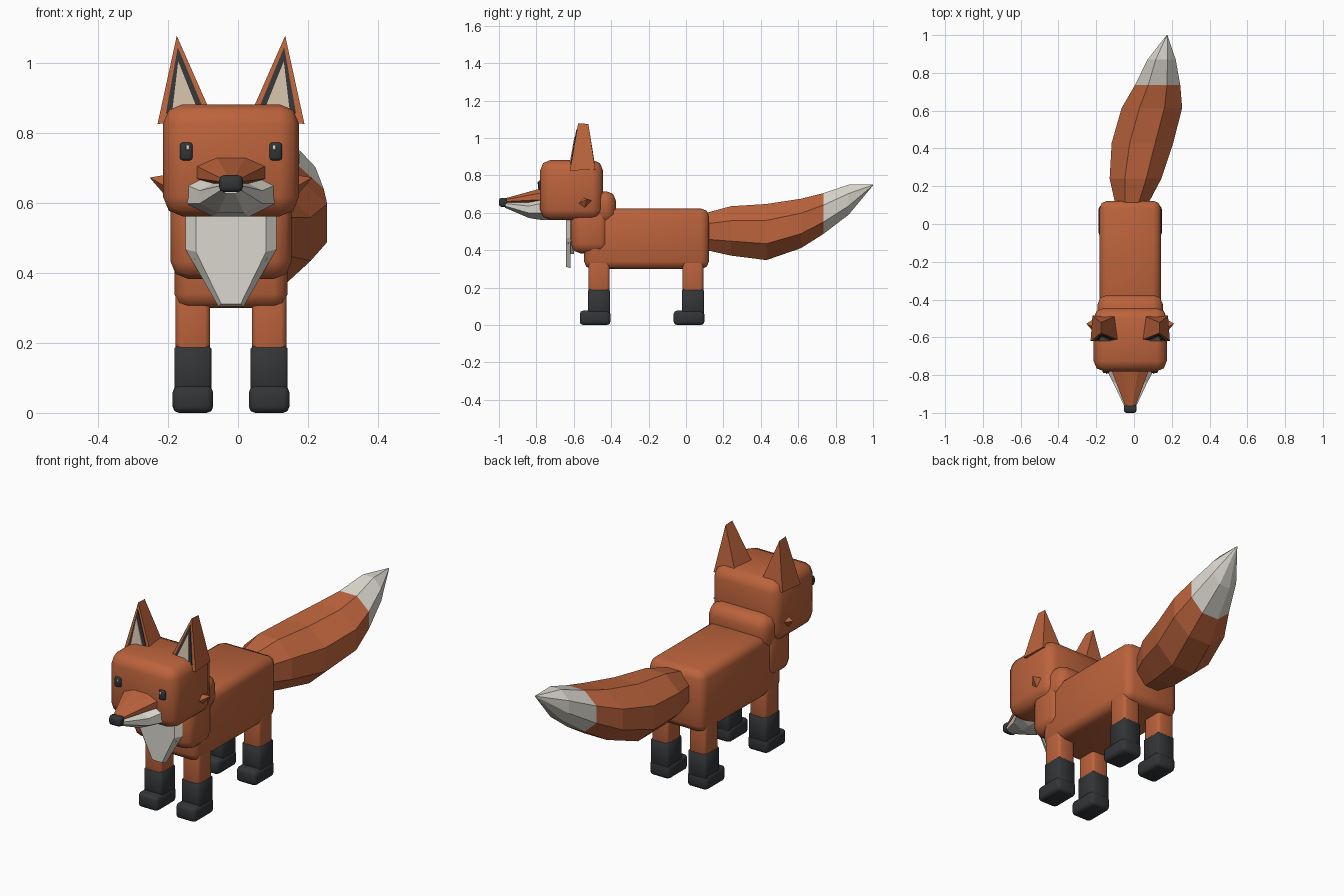
import bpy, bmesh, math

if "Cube" in bpy.data.objects:
    bpy.data.objects.remove(bpy.data.objects["Cube"])

CX = -0.02  # symmetry line of the animal (the tail swings to one side)


def mat(name, r, g, b):
    m = bpy.data.materials.new(name)
    m.diffuse_color = (r, g, b, 1)
    m.use_nodes = True
    m.node_tree.nodes["Principled BSDF"].inputs["Base Color"].default_value = m.diffuse_color
    return m


ORANGE = mat("orange_fur", 0.50, 0.125, 0.045)
DARK = mat("dark_fur", 0.032, 0.035, 0.038)
WHITE = mat("white_fur", 0.70, 0.68, 0.61)
TAN = mat("inner_ear_tan", 0.62, 0.50, 0.38)


def finish(name, bm, material):
    bmesh.ops.recalc_face_normals(bm, faces=bm.faces)
    me = bpy.data.meshes.new(name)
    bm.to_mesh(me)
    bm.free()
    ob = bpy.data.objects.new(name, me)
    me.materials.append(material)
    bpy.context.collection.objects.link(ob)
    return ob


def box(name, xs, ys, zs, bevel, material, seg=2):
    """Rounded box between min/max pairs; xs is relative to CX."""
    bm = bmesh.new()
    bmesh.ops.create_cube(bm, size=1)
    for v in bm.verts:
        for i, (a, b) in enumerate((xs, ys, zs)):
            v.co[i] = (a + b) / 2 + v.co[i] * (b - a)
        v.co.x += CX
    bmesh.ops.bevel(bm, geom=bm.edges[:], offset=bevel, segments=seg,
                    profile=0.5, affect='EDGES')
    ob = finish(name, bm, material)
    bpy.context.view_layer.objects.active = ob
    bpy.ops.object.select_all(action='DESELECT')
    ob.select_set(True)
    bpy.ops.object.shade_smooth_by_angle(angle=math.radians(50))
    return ob


def loft(name, rings, material):
    """Flat-faced skin through equal-sized point rings (x relative to CX)."""
    bm = bmesh.new()
    vr = [[bm.verts.new((x + CX, y, z)) for x, y, z in r] for r in rings]
    n = len(vr[0])
    for a, b in zip(vr, vr[1:]):
        for i in range(n):
            j = (i + 1) % n
            bm.faces.new((a[i], a[j], b[j], b[i]))
    bm.faces.new(vr[0])
    bm.faces.new(vr[-1])
    bmesh.ops.remove_doubles(bm, verts=bm.verts[:], dist=0.0005)
    return finish(name, bm, material)


def octagon(cx, y, cz, hx, hz):
    k = 1 / math.cos(math.pi / 8)
    return [(cx + hx * k * math.cos(a), y, cz + hz * k * math.sin(a))
            for a in (math.pi / 8 + i * math.pi / 4 for i in range(8))]


# Body, chest, neck and head
box("body", (-.162, .162), (-.545, .123), (.30, .622), .04, ORANGE)
box("chest", (-.173, .173), (-.615, -.41), (.383, .66), .05, ORANGE)
box("neck", (-.173, .173), (-.61, -.375), (.54, .715), .05, ORANGE)
box("head", (-.194, .194), (-.78, -.444), (.562, .882), .055, ORANGE)

# Legs with dark socks and paws
for side, s in (("left", 1), ("right", -1)):
    for end, y0 in (("front", -.524), ("back", -.022)):
        c, y1, n = s * .109, y0 + .118, end + "_" + side
        box(n + "_leg", (c - .049, c + .049), (y0 + .003, y1 - .003),
            (.15, .39), .015, ORANGE)
        box(n + "_sock", (c - .053, c + .053), (y0, y1), (.03, .192),
            .008, DARK, 1)
        box(n + "_paw", (c - .058, c + .058), (y0 - .044, y1 + .002),
            (0, .077), .018, DARK)

# Snout: orange bridge over a white muzzle, with the nose
loft("snout_bridge", [octagon(0, -.755, .69, .106, .046),
                      octagon(0, -.968, .665, .026, .012)], ORANGE)
loft("muzzle", [octagon(0, -.70, .625, .127, .064),
                octagon(0, -.77, .625, .127, .064),
                octagon(0, -.84, .617, .09, .045),
                octagon(0, -.968, .643, .03, .016)], WHITE)
box("nose", (-.034, .034), (-1.0, -.955), (.631, .68), .014, DARK)

# Chest bib: bevelled plate tapering to a point
outline = lambda w, t, lo, y, m, top: [
    (-w, y, top), (-w, y, m), (-t, y, lo), (t, y, lo), (w, y, m), (w, y, top)]
loft("chest_bib", [outline(.13, .036, .304, -.618, .468, .62),
                   outline(.10, .028, .312, -.642, .46, .62)], WHITE)
loft("chest_bib_underlayer", [outline(.125, .045, .38, -.60, .46, .62),
                              outline(.105, .045, .38, -.63, .44, .62)], WHITE)

# Eyes, ears and cheek tufts, mirrored
for side, s in (("left", 1), ("right", -1)):
    e = s * .128
    box(side + "_eye", (e - .018, e + .018), (-.79, -.765), (.722, .773),
        .008, DARK)
    g = s * .124
    box(side + "_eye_glint", (g - .004, g + .004), (-.793, -.785),
        (.752, .765), .001, WHITE, 1)

    def ear_front(outer, inner, tip, off):
        """Triangle lying on the sloped front of the ear."""
        return [(s * x, -.62 + (z - .83) * .174 + off, z)
                for x, z in (outer, inner, tip)]

    front = ear_front((.21, .826), (.05, .84), (.155, 1.078), 0)
    back = [(s * .20, -.485, .83), (s * .07, -.485, .845),
            (s * .156, -.522, 1.075)]
    loft(side + "_ear", [front, back], ORANGE)
    rim = (.186, .856), (.076, .862), (.152, 1.045)
    loft(side + "_ear_rim", [ear_front(*rim, -.004), ear_front(*rim, .01)],
         DARK)
    inner = (.168, .862), (.096, .868), (.151, 1.005)
    loft(side + "_ear_inner", [ear_front(*inner, -.008),
                               ear_front(*inner, .005)], TAN)

    base = [(s * .17, y, z) for y, z in
            ((-.60, .637), (-.56, .683), (-.49, .66), (-.55, .60))]
    loft(side + "_cheek_tuft", [base, [(s * .232, -.528, .672)] * 4][:1] +
         [[(s * .231 + s * .001 * a, -.528 + .001 * b, .672 + .001 * c)
           for a, b, c in ((0, -1, 0), (0, 0, 1), (0, 1, 0), (0, 0, -1))]],
         ORANGE)

# Tail: eight-sided loft of (x centre, y, z centre, half width, half height)
tail = [(.008, .09, .50, .08, .09), (.008, .11, .50, .088, .10),
        (.028, .24, .503, .137, .132), (.065, .43, .497, .163, .15),
        (.115, .615, .543, .16, .132), (.145, .735, .596, .12, .109),
        (.166, .87, .67, .075, .08), (.195, 1.0, .748, .002, .002)]
rings = [octagon(*t) for t in tail]
loft("tail", rings[:6], ORANGE)
loft("tail_tip", rings[5:], WHITE)
